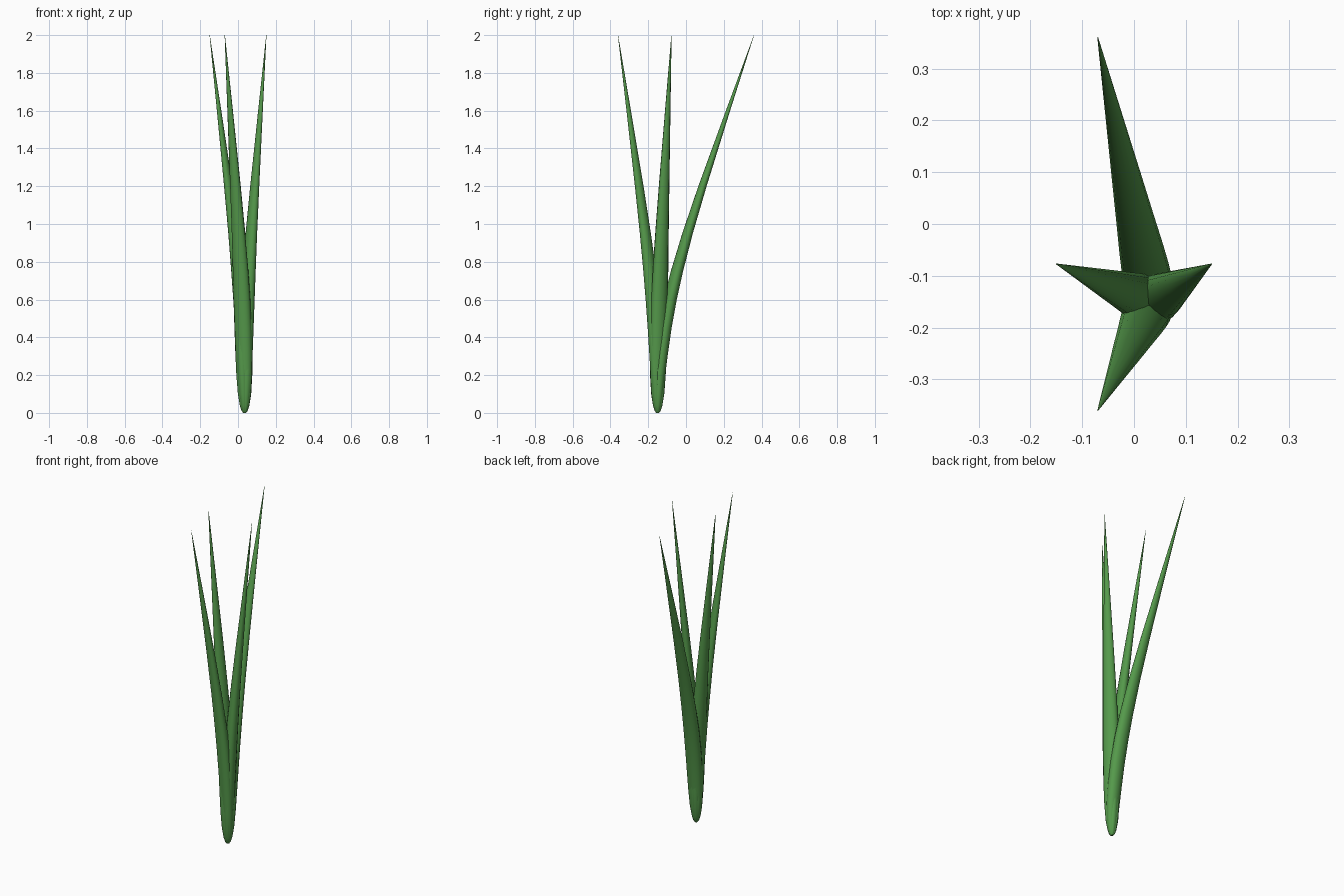
import bpy, bmesh, math
from mathutils import Vector

if "Cube" in bpy.data.objects:
    bpy.data.objects.remove(bpy.data.objects["Cube"])

BASE = Vector((0.035, -0.15))
SIDES = 16
# height, half width, share of the outward lean
PROFILE = [(0.0, 0.008, 0), (0.012, 0.017, 0), (0.04, 0.026, 0), (0.1, 0.036, 0.004),
           (0.2, 0.043, 0.015), (0.32, 0.046, 0.04), (0.45, 0.047, 0.075),
           (0.6, 0.046, 0.13), (0.75, 0.043, 0.20), (0.95, 0.037, 0.31),
           (1.2, 0.029, 0.465), (1.6, 0.015, 0.73), (2.0, 0.0008, 1.0)]

green = bpy.data.materials.new("leaf_green")
green.diffuse_color = (0.09, 0.32, 0.07, 1)
green.use_nodes = True
green.node_tree.nodes["Principled BSDF"].inputs["Base Color"].default_value = green.diffuse_color


def blade(name, tip):
    """Flattened, tapering leaf that leans from the shared base to its tip."""
    lean = Vector(tip) - BASE
    out = lean.normalized()
    side = Vector((-out.y, out.x))
    bm = bmesh.new()
    rings = []
    for z, r, f in PROFILE:
        ring = []
        for i in range(SIDES):
            a = 2 * math.pi * i / SIDES
            p = BASE + lean * f + out * (0.75 * r * math.cos(a)) + side * (r * math.sin(a))
            ring.append(bm.verts.new((p.x, p.y, z)))
        rings.append(ring)
    for lo, hi in zip(rings, rings[1:]):
        for i in range(SIDES):
            j = (i + 1) % SIDES
            bm.faces.new((lo[i], lo[j], hi[j], hi[i]))
    bm.faces.new(rings[0][::-1])
    bm.faces.new(rings[-1])
    for face in bm.faces:
        face.smooth = len(face.verts) == 4
    mesh = bpy.data.meshes.new(name)
    bm.to_mesh(mesh)
    bm.free()
    mesh.materials.append(green)
    obj = bpy.data.objects.new(name, mesh)
    bpy.context.collection.objects.link(obj)


# Four leaves of one tuft
blade("back_leaf", (-0.07, 0.36))
blade("front_leaf", (-0.07, -0.36))
blade("left_leaf", (-0.15, -0.077))
blade("right_leaf", (0.15, -0.077))
